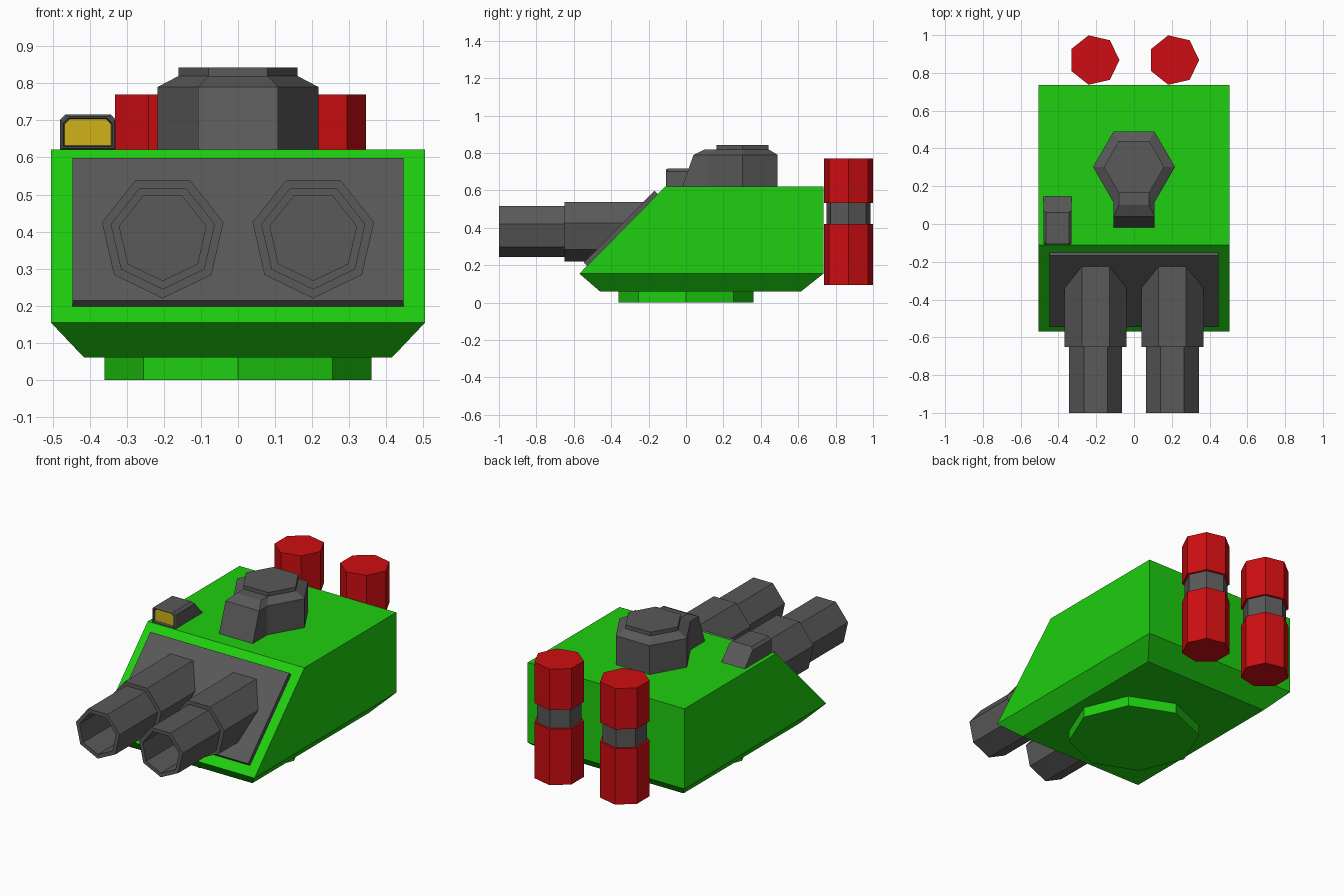
import bpy, bmesh
from math import sin, cos, pi, sqrt

if "Cube" in bpy.data.objects:
    bpy.data.objects.remove(bpy.data.objects["Cube"])


def material(name, rgb):
    m = bpy.data.materials.new(name)
    m.diffuse_color = (*rgb, 1)
    m.use_nodes = True
    m.node_tree.nodes["Principled BSDF"].inputs["Base Color"].default_value = m.diffuse_color
    return m


GREEN = material("green", (0.013, 0.62, 0.005))
RED = material("red", (0.62, 0.004, 0.006))
GREY = material("dark_grey", (0.1, 0.1, 0.1))
YELLOW = material("yellow", (0.62, 0.45, 0.01))


def loft(name, rings, mat):
    """Skin a list of equal-length point rings and cap both ends."""
    bm = bmesh.new()
    vs = [[bm.verts.new(p) for p in ring] for ring in rings]
    n = len(rings[0])
    for a, b in zip(vs, vs[1:]):
        for i in range(n):
            j = (i + 1) % n
            bm.faces.new((a[i], a[j], b[j], b[i]))
    bm.faces.new(vs[0][::-1])
    bm.faces.new(vs[-1])
    bmesh.ops.recalc_face_normals(bm, faces=bm.faces)
    me = bpy.data.meshes.new(name)
    bm.to_mesh(me)
    bm.free()
    me.materials.append(mat)
    ob = bpy.data.objects.new(name, me)
    bpy.context.collection.objects.link(ob)
    return ob


def ngon(n, r, start, cx=0.0, cy=0.0):
    return [(cx + r * cos(start + 2 * pi * i / n), cy + r * sin(start + 2 * pi * i / n))
            for i in range(n)]


def upright(name, n, cx, cy, steps, mat, start=0.0):
    """Prism stack along z; steps are (radius, z)."""
    return loft(name, [[(x, y, z) for x, y in ngon(n, r, start, cx, cy)] for r, z in steps], mat)


def rect(x, y0, y1, z):
    return [(-x, y0, z), (x, y0, z), (x, y1, z), (-x, y1, z)]


# Hull with wedge front and chamfered belly, on an octagonal ring
loft("hull", [rect(0.415, -0.46, 0.615, 0.06), rect(0.505, -0.57, 0.735, 0.155),
              rect(0.505, -0.11, 0.735, 0.622)], GREEN)
upright("turret_ring", 8, 0, 0, [(0.36, 0), (0.36, 0.07)], GREEN)

# Sloped front plate
def plate_ring(dist):
    o = dist / sqrt(2)
    return [(x, y - o, z + o) for x, y, z in
            [(-0.447, -0.528, 0.197), (0.447, -0.528, 0.197),
             (0.447, -0.15, 0.581), (-0.447, -0.15, 0.581)]]

loft("front_plate", [plate_ring(-0.01), plate_ring(0.025)], GREY)

# Twin seven-sided barrels with sleeves and hollow muzzles
for side, sx in (("left", -1), ("right", 1)):
    steps = [(0.168, -0.05), (0.168, -0.65), (0.144, -0.65), (0.144, -1.0),
             (0.12, -1.0), (0.12, -0.65)]
    loft(side + "_barrel",
         [[(x, y, z) for x, z in ngon(7, r, -pi / 2, sx * 0.203, 0.388)] for r, y in steps], GREY)

# Cupola: hexagon with a forward visor
def cupola_ring(r, z, visor_y):
    cy, h = 0.302, r * sqrt(3) / 2
    half = [(r / 2, visor_y), (r / 2, cy - h), (r, cy), (r / 2, cy + h)]
    return [(x, y, z) for x, y in half] + [(-x, y, z) for x, y in half[::-1]]

loft("cupola", [cupola_ring(0.217, 0.61, -0.023), cupola_ring(0.217, 0.79, 0.04),
                cupola_ring(0.16, 0.82, 0.1)], GREY)
upright("cupola_lid", 6, 0, 0.302, [(0.16, 0.815), (0.16, 0.842)], GREY)

# Sight box with recessed yellow lens and slanted back
def sight_ring(y, inset=0.0, slant=0.0):
    w, z0, z1, c, cx = 0.075 - inset, 0.62 + inset, 0.716 - inset, 0.014, -0.405
    pts = [(-w, z0), (w, z0), (w, z1 - c), (w - c, z1), (-w + c, z1), (-w, z1 - c)]
    return [(cx + x, y - slant * (z - 0.62) / 0.096, z) for x, z in pts]

loft("sight_box", [sight_ring(-0.095, 0.012), sight_ring(-0.108, 0.009), sight_ring(-0.108, 0.005),
                   sight_ring(-0.1), sight_ring(0.147, 0, 0.085)], GREY)
loft("sight_lens", [sight_ring(-0.097, 0.0125), sight_ring(-0.09, 0.0125)], YELLOW)

# Rear canisters: red drums joined by a grey neck
for side, sx in (("left", -1), ("right", 1)):
    for part, r, z0, z1, mat in (("lower_drum", 0.134, 0.095, 0.42, RED),
                                 ("neck", 0.121, 0.41, 0.54, GREY),
                                 ("upper_drum", 0.134, 0.532, 0.77, RED)):
        upright(f"{side}_canister_{part}", 7, sx * 0.211, 0.868, [(r, z0), (r, z1)], mat)
